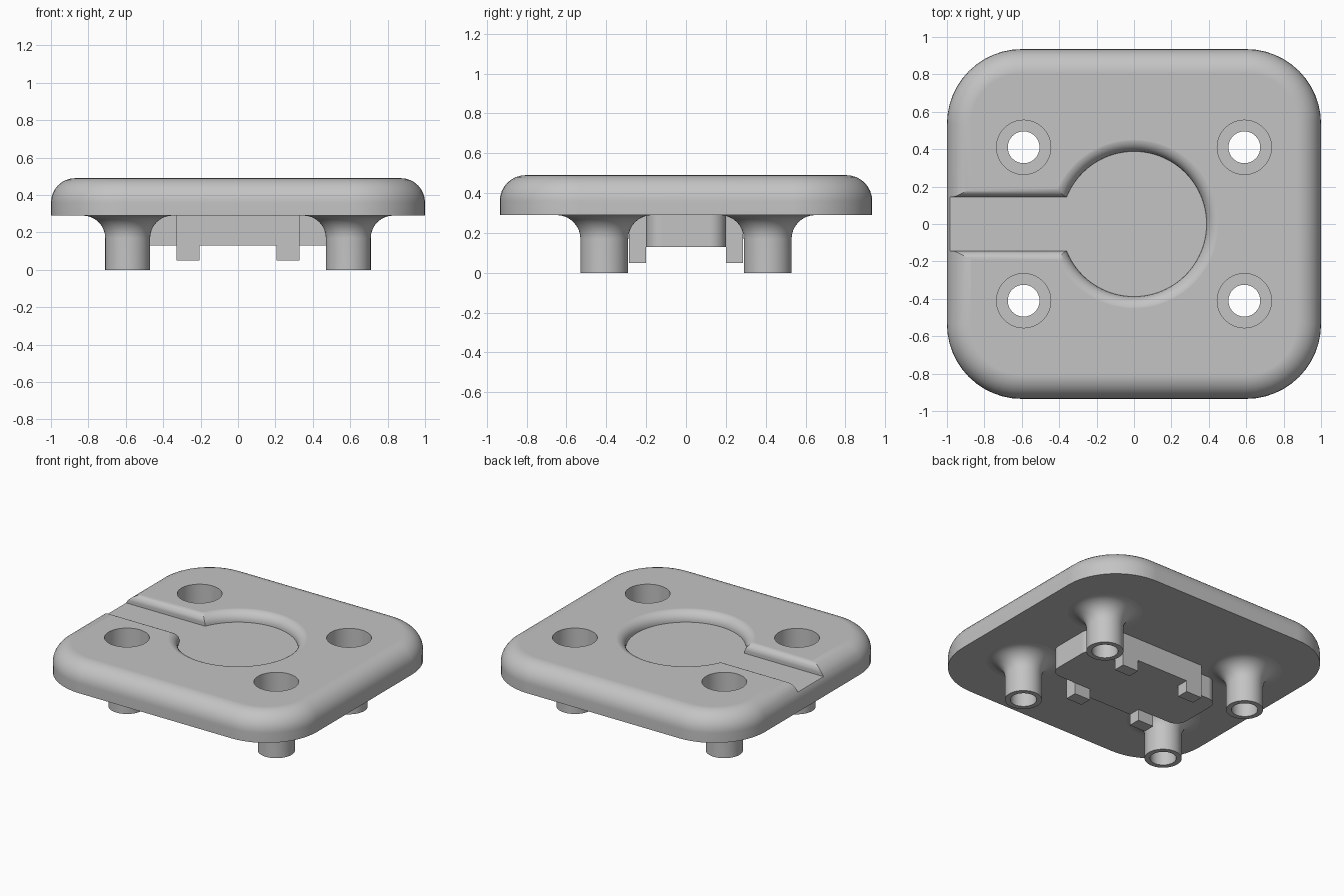
import bpy, bmesh
from math import sin, cos, pi, radians

old = bpy.data.objects.get("Cube")
if old:
    bpy.data.objects.remove(old, do_unlink=True)

grey = bpy.data.materials.new("light grey")
grey.use_nodes = True
grey.diffuse_color = (0.55, 0.55, 0.55, 1)
grey.node_tree.nodes["Principled BSDF"].inputs["Base Color"].default_value = (0.55, 0.55, 0.55, 1)

BOTTOM, TOP, FLOOR = 0.29, 0.49, 0.42
POST_X, POST_Y = 0.59, 0.41


def loft(name, rings, closed=False):
    """Skin a row of equal point rings; cap the ends, or join last to first."""
    bm = bmesh.new()
    rows = [[bm.verts.new(p) for p in ring] for ring in rings]
    pairs = list(zip(rows, rows[1:])) + ([(rows[-1], rows[0])] if closed else [])
    for a, b in pairs:
        for i in range(len(a)):
            j = (i + 1) % len(a)
            bm.faces.new((a[i], a[j], b[j], b[i]))
    if not closed:
        bm.faces.new(rows[0])
        bm.faces.new(rows[-1])
    bmesh.ops.recalc_face_normals(bm, faces=bm.faces)
    mesh = bpy.data.meshes.new(name)
    bm.to_mesh(mesh)
    bm.free()
    mesh.materials.append(grey)
    obj = bpy.data.objects.new(name, mesh)
    bpy.context.collection.objects.link(obj)
    return obj


def circle(r, z, cx=0, cy=0, n=64):
    return [(cx + r * cos(2 * pi * i / n), cy + r * sin(2 * pi * i / n), z) for i in range(n)]


def rounded_rect(hx, hy, r, z, n=12):
    pts = []
    for q, (sx, sy) in enumerate([(1, 1), (-1, 1), (-1, -1), (1, -1)]):
        for i in range(n + 1):
            a = (q + i / n) * pi / 2
            pts.append((sx * (hx - r) + r * cos(a), sy * (hy - r) + r * sin(a), z))
    return pts


def box(name, x0, x1, y0, y1, z0, z1):
    return loft(name, [[(x0, y0, z), (x1, y0, z), (x1, y1, z), (x0, y1, z)] for z in (z0, z1)])


def lip(start, r, n=8):
    """Rounded upper edge of a recess as (distance, height) pairs."""
    steps = [i / n * pi / 2 for i in range(n + 1)]
    curve = [(start + r - r * cos(a), TOP + 0.0005 - r + r * sin(a)) for a in steps]
    return [(start, FLOOR)] + curve + [(start + r, TOP + 0.1)]


def select(obj):
    bpy.ops.object.select_all(action='DESELECT')
    obj.select_set(True)
    bpy.context.view_layer.objects.active = obj


def cut(target, cutter):
    cutter.hide_render = True
    mod = target.modifiers.new("cut", 'BOOLEAN')
    mod.operation, mod.solver, mod.object = 'DIFFERENCE', 'EXACT', cutter
    select(target)
    bpy.ops.object.modifier_apply(modifier=mod.name)
    bpy.data.objects.remove(cutter, do_unlink=True)


def smooth(obj):
    select(obj)
    bpy.ops.object.shade_smooth_by_angle(angle=radians(30))
    mod = obj.modifiers.new("even shading", 'WEIGHTED_NORMAL')
    mod.keep_sharp = True


# Plate with a rounded upper rim
RIM = 0.13
rings = [rounded_rect(1, 0.935, 0.4, BOTTOM)]
for i in range(9):
    a = i / 8 * pi / 2
    inset = RIM * (1 - cos(a))
    rings.append(rounded_rect(1 - inset, 0.935 - inset, 0.4 - inset, TOP - RIM + RIM * sin(a)))
plate = loft("plate", rings)

# Groove from the side edge into a round recess
half = lip(0.145, 0.05)
section = half + [(-y, z) for y, z in reversed(half)]
cut(plate, loft("groove_cutter", [[(x, y, z) for y, z in section] for x in (-1.2, -0.1)]))
cut(plate, loft("recess_cutter", [circle(r, z, n=96) for r, z in lip(0.388, 0.069)]))

# Hollow flared posts under the screw holes
FLARE = 0.12
for sx, side in ((-1, "right"), (1, "left")):
    for sy, end in ((-1, "front"), (1, "back")):
        x, y = sx * POST_X, sy * POST_Y
        cut(plate, loft("hole_cutter", [circle(0.145, z, x, y) for z in (0.2, 0.6)]))
        profile = [(0.145, BOTTOM), (0.145, 0.27), (0.085, 0.27), (0.085, 0), (0.12, 0)]
        for i in range(9):
            a = i / 8 * pi / 2
            profile.append((0.12 + FLARE * (1 - cos(a)), BOTTOM - FLARE + FLARE * sin(a)))
        smooth(loft(f"post_{end}_{side}", [circle(r, z, x, y) for r, z in profile], closed=True))
        # Small locating tabs below the boss
        xs, ys = sorted((sx * 0.205, sx * 0.33)), sorted((sy * 0.2, sy * 0.285))
        box(f"tab_{end}_{side}", *xs, *ys, 0.05, 0.13)
smooth(plate)

# Cross-shaped boss under the plate
smooth(loft("boss_long", [rounded_rect(0.54, 0.2, 0.08, z) for z in (0.13, BOTTOM)]))
box("boss_wide", -0.33, 0.33, -0.285, 0.285, 0.13, BOTTOM)
